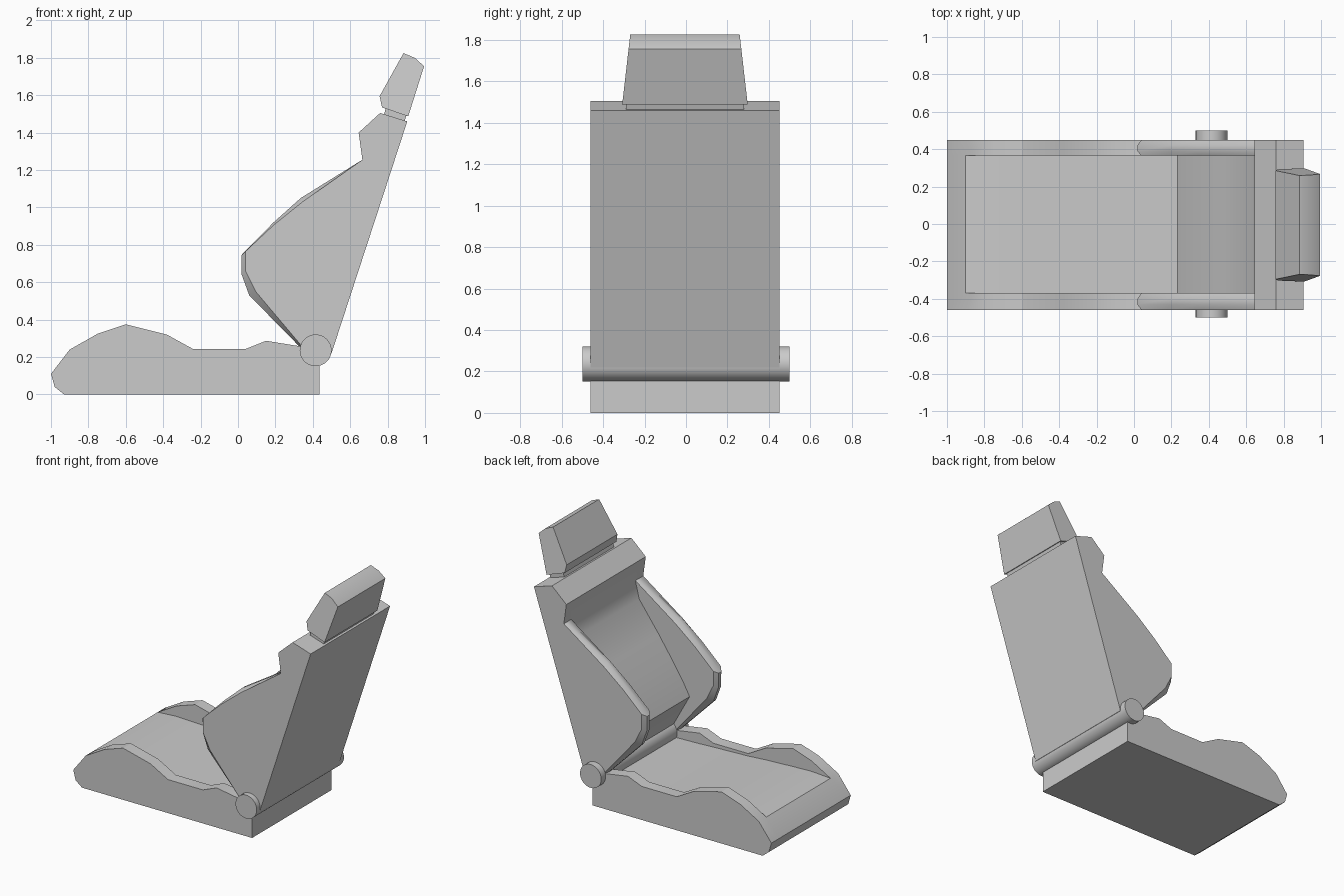
import bpy, bmesh, math

if "Cube" in bpy.data.objects:
    bpy.data.objects.remove(bpy.data.objects["Cube"])


def finish(name, bm, angle=32):
    bmesh.ops.remove_doubles(bm, verts=bm.verts, dist=0.0005)
    bmesh.ops.recalc_face_normals(bm, faces=bm.faces)
    mesh = bpy.data.meshes.new(name)
    bm.to_mesh(mesh)
    bm.free()
    ob = bpy.data.objects.new(name, mesh)
    bpy.context.collection.objects.link(ob)
    bpy.ops.object.select_all(action='DESELECT')
    ob.select_set(True)
    bpy.context.view_layer.objects.active = ob
    bpy.ops.object.shade_smooth_by_angle(angle=math.radians(angle))
    return ob


def loft(name, stations, angle=32):
    """Skin matching side profiles; each station is (profile, y function of z)."""
    bm = bmesh.new()
    rings = [[bm.verts.new((x, y(z), z)) for x, z in prof] for prof, y in stations]
    n = len(rings[0])
    for a, b in zip(rings, rings[1:]):
        for i in range(n):
            j = (i + 1) % n
            # skip zero-area quads where neighbouring profiles coincide
            pts = {tuple(round(c, 4) for c in v.co) for v in (a[i], a[j], b[j], b[i])}
            if len(pts) == 4:
                bm.faces.new((a[i], a[j], b[j], b[i]))
            elif len(pts) == 3:
                seen, tri = set(), []
                for v in (a[i], a[j], b[j], b[i]):
                    key = tuple(round(c, 4) for c in v.co)
                    if key not in seen:
                        seen.add(key)
                        tri.append(v)
                bm.faces.new(tri)
    bm.faces.new(rings[0])
    bm.faces.new(rings[-1])
    return finish(name, bm, angle)


def at(y):
    return lambda z: y


# Seat base: raised side bolsters with a sunken cushion between them
front = [(-0.93, 0), (-0.98, 0.04), (-1.0, 0.11), (-0.9, 0.24)]
rear = [(0.435, 0.245), (0.435, 0)]
xs = [-0.75, -0.6, -0.38, -0.24, 0.04, 0.15, 0.33]
bolster = front + list(zip(xs, [0.325, 0.375, 0.32, 0.243, 0.243, 0.287, 0.258])) + rear
cushion = front + list(zip(xs, [0.25, 0.245, 0.235, 0.225, 0.215, 0.21, 0.205])) + \
    [(0.435, 0.20), (0.435, 0)]
loft("seat_base", [(bolster, at(-0.46)), (bolster, at(-0.37)), (cushion, at(-0.37)),
                   (cushion, at(0.365)), (bolster, at(0.365)), (bolster, at(0.45))])

# Backrest: ridged wings, recessed lumbar cushion and full-width shoulders
top = [(0.665, 1.255), (0.645, 1.4), (0.76, 1.505), (0.905, 1.46), (0.5, 0.22), (0.42, 0.17)]
edge = [(0.34, 0.26), (0.095, 0.55), (0.04, 0.66), (0.04, 0.765), (0.19, 0.905), (0.345, 1.03)] + top
ridge = [(0.325, 0.26), (0.06, 0.53), (0.02, 0.64), (0.018, 0.745), (0.19, 0.92), (0.335, 1.05)] + top
lumbar = [(0.39, 0.24), (0.23, 0.53), (0.28, 0.62), (0.37, 0.76), (0.48, 0.92), (0.635, 1.13)] + top
loft("backrest", [(edge, at(-0.46)), (ridge, at(-0.43)), (ridge, at(-0.40)), (edge, at(-0.37)),
                  (lumbar, at(-0.37)), (lumbar, at(0.365)),
                  (edge, at(0.365)), (ridge, at(0.39)), (ridge, at(0.42)), (edge, at(0.45))])

# Headrest: block tapering towards the top, on a short neck
head = [(0.77, 1.535), (0.757, 1.595), (0.885, 1.825), (0.945, 1.80), (0.995, 1.755), (0.91, 1.487)]


def taper(side):
    return lambda z: -0.005 + side * (0.303 - 0.115 * (z - 1.487))


loft("headrest", [(head, taper(-1)), (head, taper(1))], 25)
neck = [(0.775, 1.48), (0.795, 1.545), (0.905, 1.505), (0.885, 1.445)]
loft("headrest_neck", [(neck, at(-0.29)), (neck, at(0.28))])

# Hinge tube running across the seat
bpy.ops.mesh.primitive_cylinder_add(vertices=32, radius=0.085, depth=1.0,
                                    location=(0.415, 0, 0.236), rotation=(math.pi / 2, 0, 0))
hinge = bpy.context.object
hinge.name = "recline_hinge"
bpy.ops.object.shade_smooth_by_angle(angle=math.radians(32))
